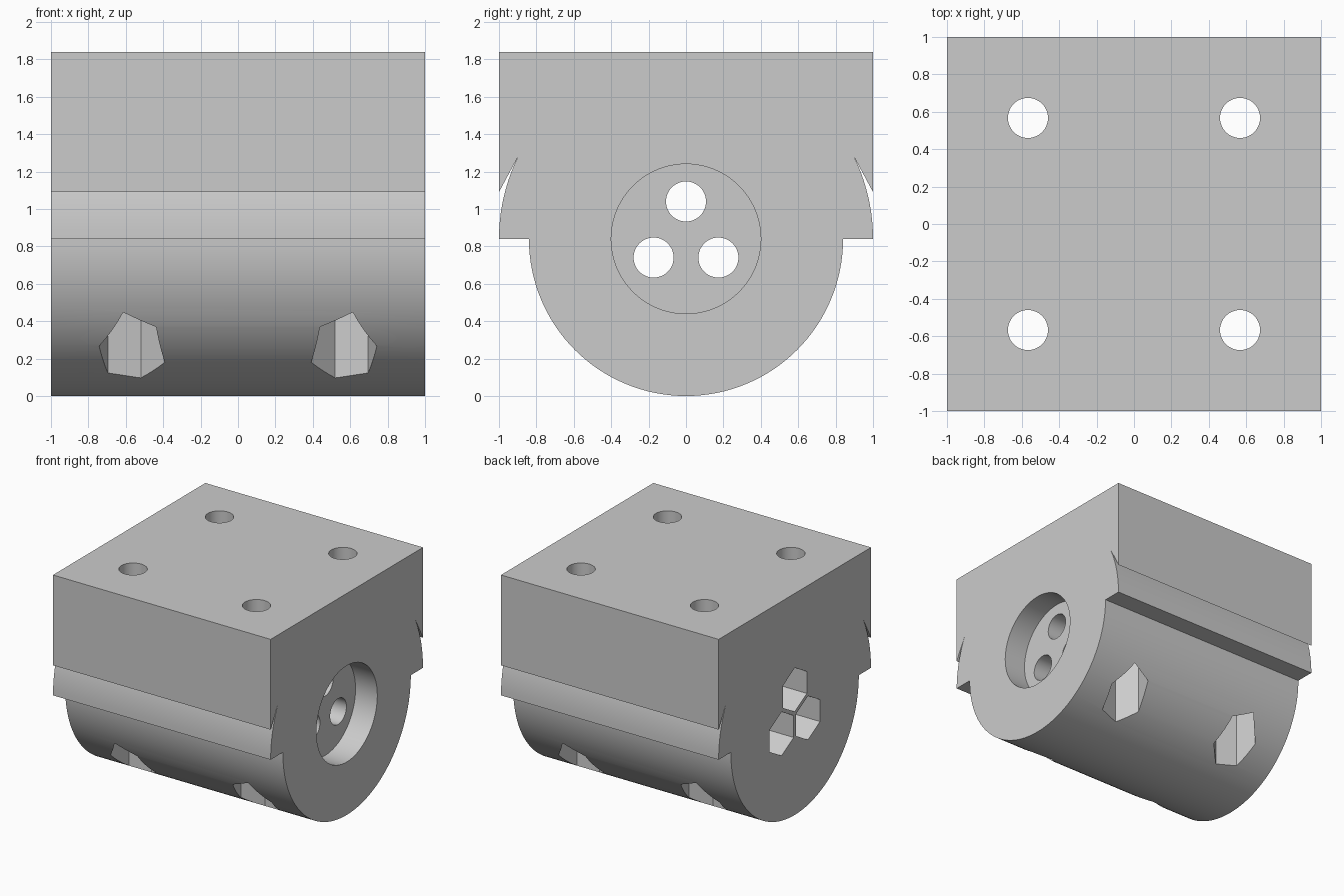
import bpy, bmesh, math
from mathutils import Vector

cube = bpy.data.objects.get("Cube")
if cube:
    bpy.data.objects.remove(cube, do_unlink=True)

AXIS_Z = 0.84      # height of the round barrel's axis
TOP = 1.84
HOLE_R, HEX_R = 0.107, 0.182

grey = bpy.data.materials.new("plain_grey")
grey.use_nodes = True
colour = (0.6, 0.6, 0.6, 1)
grey.diffuse_color = colour
grey.node_tree.nodes["Principled BSDF"].inputs["Base Color"].default_value = colour


def prism(name, points, axis, start, end):
    """Extrude a 2D outline along x (points are y, z) or z (points are x, y)."""
    bm = bmesh.new()
    place = (lambda p: (start, p[0], p[1])) if axis == "x" else (lambda p: (p[0], p[1], start))
    face = bm.faces.new([bm.verts.new(place(p)) for p in points])
    out = bmesh.ops.extrude_face_region(bm, geom=[face])
    length = end - start
    shift = Vector((length, 0, 0)) if axis == "x" else Vector((0, 0, length))
    moved = [g for g in out["geom"] if isinstance(g, bmesh.types.BMVert)]
    bmesh.ops.translate(bm, vec=shift, verts=moved)
    bmesh.ops.recalc_face_normals(bm, faces=bm.faces)
    mesh = bpy.data.meshes.new(name)
    bm.to_mesh(mesh)
    bm.free()
    mesh.materials.append(grey)
    obj = bpy.data.objects.new(name, mesh)
    bpy.context.collection.objects.link(obj)
    return obj


def arc(centre, radius, a0, a1, steps):
    angles = [math.radians(a0 + (a1 - a0) * i / steps) for i in range(steps + 1)]
    return [(centre[0] + radius * math.cos(a), centre[1] + radius * math.sin(a)) for a in angles]


def ring(centre, radius, sides, turn=0):
    return arc(centre, radius, turn, turn + 360, sides)[:-1]


def cut(target, cutter):
    cutter.hide_render = True
    mod = target.modifiers.new("cut", "BOOLEAN")
    mod.operation, mod.solver, mod.object = "DIFFERENCE", "EXACT", cutter
    bpy.context.view_layer.objects.active = target
    bpy.ops.object.modifier_apply(modifier=mod.name)
    bpy.data.objects.remove(cutter, do_unlink=True)


# Main block: half-round barrel below, curved lips and wedge notches, square top
lip_angle = math.degrees(math.asin(0.437))
right_side = arc((0, AXIS_Z), 1, 0, lip_angle, 10) + [(1, 1.09), (1, TOP)]
left_side = [(-y, z) for y, z in reversed(right_side)]
barrel = arc((0, AXIS_Z), AXIS_Z, 180, 360, 64)
body = prism("mount_block", barrel + right_side + left_side, "x", -1, 1)

# Four vertical bolt holes with hexagonal pockets open to the underside
for sx in (-1, 1):
    for sy in (-1, 1):
        spot = (0.567 * sx, 0.567 * sy)
        diagonal = math.degrees(math.atan2(sy, sx))
        cut(body, prism("bolt_hole", ring(spot, HOLE_R, 48), "z", -0.1, TOP + 0.1))
        cut(body, prism("nut_pocket", ring(spot, HEX_R, 6, diagonal + 30), "z", -0.1, AXIS_Z))

# Round recess on one end
cut(body, prism("hub_recess", ring((0, AXIS_Z), 0.4, 96), "x", 0.8, 1.1))

# Three lengthwise bolt holes with hexagonal pockets on the other end
for spot in ring((0, AXIS_Z), 0.2, 3, 90):
    cut(body, prism("hub_hole", ring(spot, HOLE_R, 48), "x", -1.1, 1.1))
    cut(body, prism("hub_nut_pocket", ring(spot, HEX_R, 6, 90), "x", -1.1, 0))

# Smooth curves, crisp corners
bpy.ops.object.select_all(action="DESELECT")
body.select_set(True)
bpy.context.view_layer.objects.active = body
bpy.ops.object.shade_smooth_by_angle(angle=math.radians(25))
